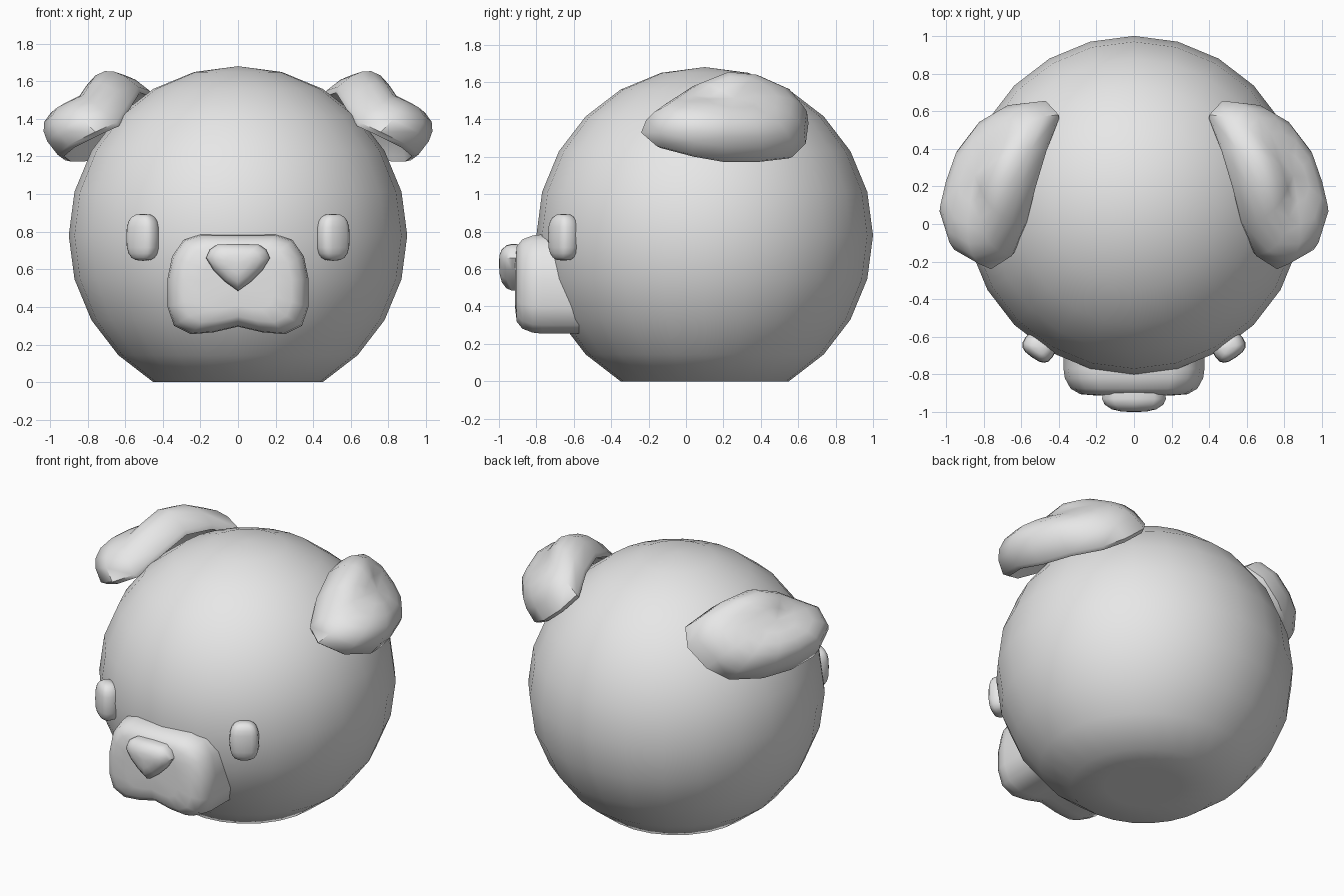
import bpy, bmesh, math
from mathutils import Vector, Matrix

cube = bpy.data.objects.get("Cube")
if cube:
    bpy.data.objects.remove(cube, do_unlink=True)

grey = bpy.data.materials.new("plain_grey")
grey.use_nodes = True
COLOUR = (0.8, 0.8, 0.8, 1)
grey.diffuse_color = COLOUR
grey.node_tree.nodes["Principled BSDF"].inputs["Base Color"].default_value = COLOUR


def finish(bm, name, angle=50):
    """Turn a bmesh into a smooth shaded, coloured object."""
    bmesh.ops.remove_doubles(bm, verts=bm.verts, dist=0.0005)
    bmesh.ops.recalc_face_normals(bm, faces=bm.faces)
    mesh = bpy.data.meshes.new(name)
    bm.to_mesh(mesh)
    bm.free()
    mesh.materials.append(grey)
    obj = bpy.data.objects.new(name, mesh)
    bpy.context.collection.objects.link(obj)
    bpy.ops.object.select_all(action='DESELECT')
    obj.select_set(True)
    bpy.context.view_layer.objects.active = obj
    bpy.ops.object.shade_smooth_by_angle(angle=math.radians(angle))
    return obj


def loft(rings, name, angle=50):
    """Skin closed rings of equal length; rings of zero size close the ends."""
    bm = bmesh.new()
    rows = [[bm.verts.new(p) for p in ring] for ring in rings]
    n = len(rows[0])
    for low, high in zip(rows, rows[1:]):
        for i in range(n):
            j = (i + 1) % n
            bm.faces.new((low[i], low[j], high[j], high[i]))
    return finish(bm, name, angle)


def front_block(half, centre_z, sections, name):
    """Mirror a half outline (x, z) and loft it through (y, scale) sections."""
    outline = half + [(-x, z) for x, z in reversed(half) if x > 0]
    rings = [[(x * s, y, centre_z + (z - centre_z) * s) for x, z in outline]
             for y, s in sections]
    return loft(rings, name)


# Head: ball with a flattened base
bm = bmesh.new()
bmesh.ops.create_uvsphere(bm, u_segments=24, v_segments=12, radius=0.9,
                          matrix=Matrix.Translation((0, 0.1, 0.78)))
for v in bm.verts:
    if v.co.z < 0.01:
        v.co.z = 0
finish(bm, "head")

# Muzzle: rounded block with a notch under the middle
front_block([(0, .785), (.2, .785), (.29, .755), (.35, .67), (.375, .55),
             (.375, .4), (.34, .3), (.25, .255), (.13, .265), (0, .295)],
            0.52,
            [(-.915, 0), (-.913, .5), (-.905, .76), (-.875, .9), (-.82, .98),
             (-.77, 1), (-.45, 1), (-.45, 0)], "muzzle")

# Nose: rounded triangle
front_block([(0, .735), (.11, .732), (.15, .705), (.17, .66), (.13, .595),
             (.07, .535), (0, .485)],
            0.635,
            [(-1, 0), (-.997, .4), (-.985, .7), (-.96, .92), (-.93, 1),
             (-.88, .96), (-.88, 0)], "nose")


def eye(side, name):
    """Rounded upright pad lying against the head."""
    def soft(t):
        return math.copysign(abs(t) ** 0.7, t)
    bm = bmesh.new()
    bmesh.ops.create_uvsphere(bm, u_segments=16, v_segments=10, radius=1)
    for v in bm.verts:
        v.co = Vector((soft(v.co.x) * .09, soft(v.co.y) * .066, soft(v.co.z) * .125))
    bm.transform(Matrix.Translation((side * .505, -.655, .77))
                 @ Matrix.Rotation(side * math.radians(35), 4, 'Z'))
    finish(bm, name)


# Ear rim, running from the lower back corner round the front to the inner top
EAR_RIM = [(.72, .57, 1.20), (.85, .4, 1.18), (.92, .2, 1.18), (.96, .03, 1.21),
           (.9, -.16, 1.26), (.76, -.24, 1.33), (.65, -.17, 1.38),
           (.58, .0, 1.49), (.53, .2, 1.57), (.47, .4, 1.55),
           (.4, .58, 1.47), (.47, .655, 1.38), (.6, .64, 1.27)]


def ear(side, name):
    """Drooping flap: domed outside, hollow inside, closed along the rim."""
    rim = [Vector(p) for p in EAR_RIM]
    centre = sum(rim, Vector()) / len(rim)
    push = Vector((.17, .02, .17))
    outer = [(r, math.sqrt(1 - r ** 4)) for r in (0, .3, .55, .75, .88, .96, 1)]
    inner = [(.94, -.1), (.85, 0), (.6, .3), (.3, .42), (0, .45)]
    rings = []
    for r, h in outer + inner:
        ring = [centre + (p - centre) * r + push * h for p in rim]
        rings.append([(side * p.x, p.y, p.z) for p in ring])
    loft(rings, name)


for side, label in ((1, "left"), (-1, "right")):
    eye(side, label + "_eye")
    ear(side, label + "_ear")
